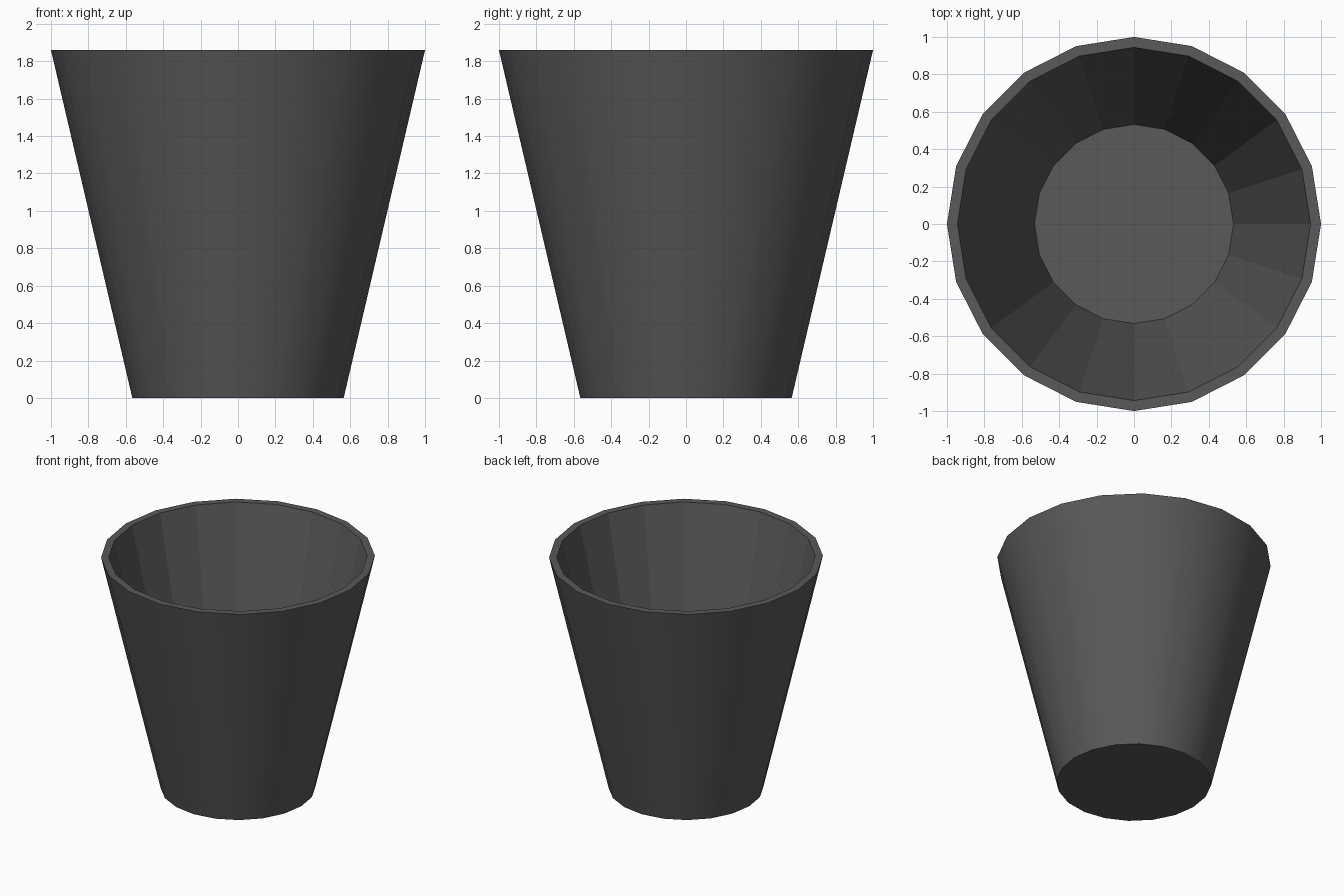
import bpy, bmesh
from math import cos, sin, tau

if "Cube" in bpy.data.objects:
    bpy.data.objects.remove(bpy.data.objects["Cube"])

SIDES = 20
# Profile (radius, height): outer foot, outer rim, inner rim, inner floor
PROFILE = [(0.565, 0.0), (1.0, 1.86), (0.944, 1.86), (0.532, 0.09)]

bm = bmesh.new()
rings = [[bm.verts.new((r * cos(tau * i / SIDES), r * sin(tau * i / SIDES), z))
          for i in range(SIDES)] for r, z in PROFILE]

# Walls and rim; only the outer wall is smooth, the inside is faceted
for level, (low, high) in enumerate(zip(rings, rings[1:])):
    for i in range(SIDES):
        j = (i + 1) % SIDES
        face = bm.faces.new((low[i], low[j], high[j], high[i]))
        face.smooth = level == 0

# Underside and inner floor
bm.faces.new(rings[0][::-1])
bm.faces.new(rings[-1])

# Crisp edges where the outer wall meets rim and underside
for edge in bm.edges:
    if len({f.smooth for f in edge.link_faces}) == 2:
        edge.smooth = False

mesh = bpy.data.meshes.new("tapered_cup")
bm.to_mesh(mesh)
bm.free()
cup = bpy.data.objects.new("tapered_cup", mesh)
bpy.context.collection.objects.link(cup)

# Dark grey finish
grey = bpy.data.materials.new("dark_grey")
grey.diffuse_color = (0.1, 0.1, 0.1, 1)
grey.use_nodes = True
grey.node_tree.nodes["Principled BSDF"].inputs["Base Color"].default_value = grey.diffuse_color
mesh.materials.append(grey)
